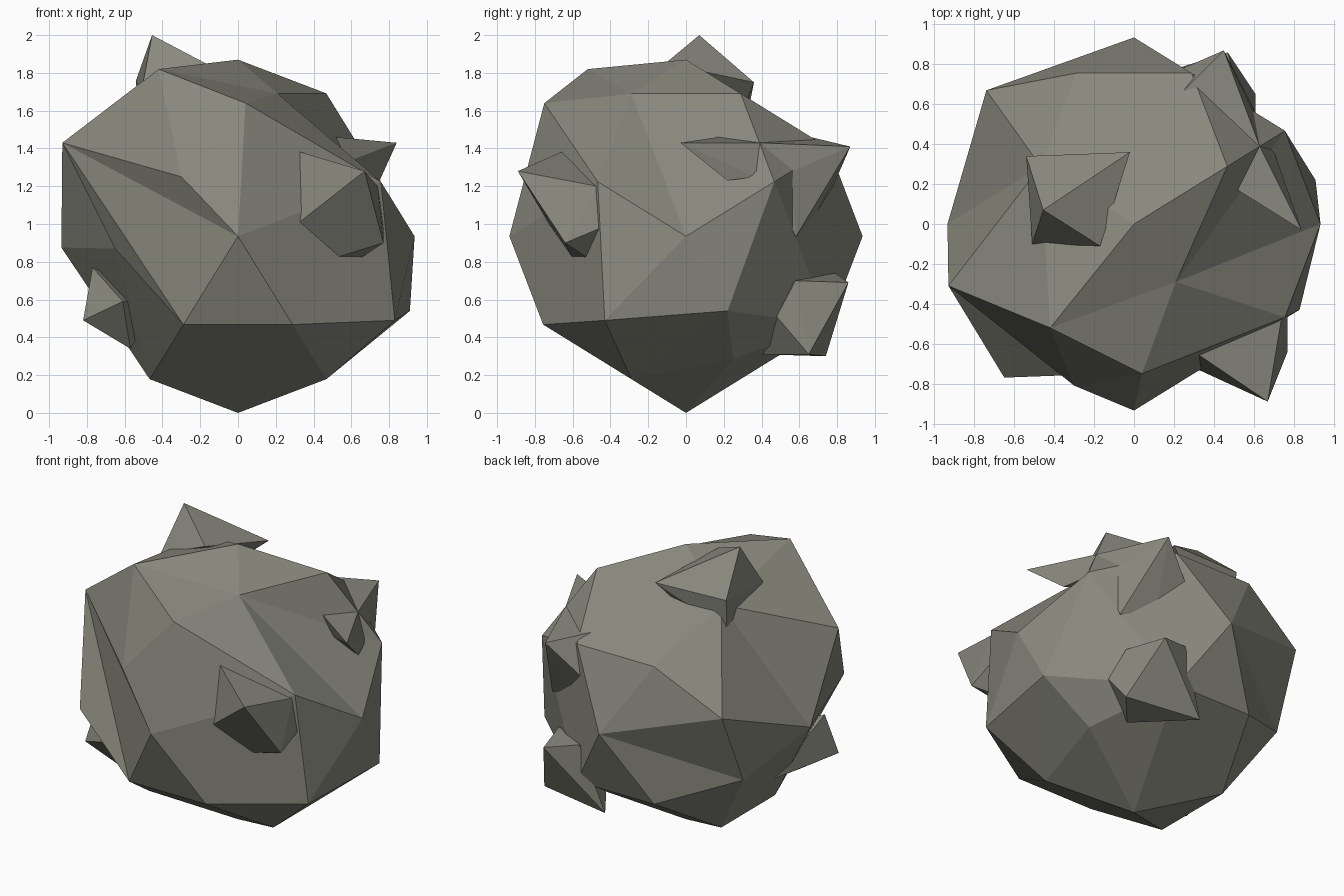
import bpy, bmesh, math
from mathutils import Vector
from itertools import product

if "Cube" in bpy.data.objects:
    bpy.data.objects.remove(bpy.data.objects["Cube"])

R, PHI = 0.935, (1 + 5 ** 0.5) / 2
stone = bpy.data.materials.new("grey_stone")
stone.diffuse_color = (0.25, 0.25, 0.21, 1)
stone.use_nodes = True
stone.node_tree.nodes["Principled BSDF"].inputs["Base Color"].default_value = stone.diffuse_color


def finish(bm, name):
    bmesh.ops.recalc_face_normals(bm, faces=bm.faces[:])
    me = bpy.data.meshes.new(name)
    bm.to_mesh(me)
    bm.free()
    me.materials.append(stone)
    ob = bpy.data.objects.new(name, me)
    bpy.context.collection.objects.link(ob)
    return ob


# Corner points of the regular boulder (edge midpoints of an icosahedron)
pts = {}
for i, n in enumerate("xyz"):
    for s, c in ((1, "+"), (-1, "-")):
        v = Vector((0, 0, 0))
        v[i] = s
        pts[c + n] = v
for n, base in (("A", (.5, .309, .809)), ("B", (.309, .809, .5)), ("C", (.809, .5, .309))):
    for s in product((1, -1), repeat=3):
        key = n + "".join("+" if k > 0 else "-" for k in s)
        pts[key] = Vector([a * b for a, b in zip(base, s)])

# Corners knocked out of place (relative to the boulder centre)
moved = {
    "-x": (-.935, 0, -.06),
    "A+-+": (.21, -.29, .755), "A--+": (-.42, -.52, .885), "A++-": (.57, .25, -.65),
    "B--+": (-.30, -.81, .315), "B+-+": (.04, -.75, .705),
    "C+--": (.83, -.43, -.445), "C--+": (-.93, -.31, .495), "C---": (-.65, -.77, -.065),
    "C++-": (.91, .22, -.395), "C-++": (-.74, .67, .20),
}

# Boulder: five-sided facets split as fans from a chosen corner
apexes = {
    (0, -1, 1): "A--+", (-1, -1, 0): "C--+", (1, -1, 0): "C+-+", (0, -1, -1): "-z",
    (1, 0, 1): "A+-+", (1, 0, -1): "C++-", (1, 1, 0): "B++-", (0, 1, -1): "-z",
    (-1, 0, 1): "A-++", (-1, 0, -1): "-x", (-1, 1, 0): "+y", (0, 1, 1): "+z",
}


def ring(d, count):
    """Names of the corners nearest direction d, in order around it."""
    d = d.normalized()
    names = sorted(pts, key=lambda k: -pts[k].dot(d))[:count]
    u = d.orthogonal().normalized()
    w = d.cross(u)
    return sorted(names, key=lambda k: math.atan2(pts[k].dot(w), pts[k].dot(u)))


bm = bmesh.new()
bv = {}
for k, p in pts.items():
    q = Vector(moved[k]) if k in moved else p * R
    bv[k] = bm.verts.new(q + Vector((0, 0, R)))

for (sx, sy, sz), apex in apexes.items():
    if sx == 0:
        d = Vector((0, sy, sz * PHI))
    elif sz == 0:
        d = Vector((sx, sy * PHI, 0))
    else:
        d = Vector((sx * PHI, 0, sz))
    r = ring(d, 5)
    a = r.index(apex)
    r = r[a:] + r[:a]
    for i in (1, 2, 3):
        bm.faces.new([bv[r[0]], bv[r[i]], bv[r[i + 1]]])

# Boulder: three-sided facets between the fans
tri_dirs = [Vector(s) for s in product((1, -1), repeat=3)]
for a, b in product((1, -1), repeat=2):
    tri_dirs += [Vector((a * PHI, b / PHI, 0)), Vector((0, a * PHI, b / PHI)),
                 Vector((b / PHI, 0, a * PHI))]
for d in tri_dirs:
    bm.faces.new([bv[k] for k in ring(d, 3)])
finish(bm, "boulder")


# Angular chunks stuck in the boulder
def chunk(name, *points):
    bm = bmesh.new()
    for p in points:
        bm.verts.new(p)
    res = bmesh.ops.convex_hull(bm, input=bm.verts[:])
    junk = [v for v in bm.verts if not v.link_faces]
    bmesh.ops.delete(bm, geom=junk, context='VERTS')
    finish(bm, name)


chunk("front_chunk", (.67, -.89, 1.28), (.30, -.64, 1.39), (.30, -.72, .99), (.77, -.64, .90),
      (.51, -.60, .82), (.65, -.52, .82), (.77, -.45, .98), (.74, -.47, 1.2), (.4, -.4, 1.1))
chunk("left_chunk", (-.82, -.47, .49), (-.77, -.39, .77), (-.61, -.60, .59),
      (-.57, -.40, .34), (-.65, -.03, .44), (-.4, -.2, .6))
chunk("top_chunk", (-.455, .07, 2.0), (-.02, .36, 1.75), (-.54, .34, 1.76), (-.53, .32, 1.55),
      (-.51, -.10, 1.71), (-.17, -.11, 1.85), (-.14, .09, 1.82), (-.2, .3, 1.6))
chunk("right_chunk", (.84, -.03, 1.43), (.52, .17, 1.46), (.63, .39, 1.43),
      (.70, .37, 1.25), (.75, .22, 1.23), (.5, .25, 1.3))
chunk("back_chunk", (.45, .87, 1.41), (.24, .66, 1.46), (.63, .39, 1.43), (.60, .56, 1.28),
      (.60, .58, .93), (.22, .77, 1.18), (.38, .66, 1.0))
chunk("low_back_chunk", (.47, .86, .69), (.09, .74, .30), (.61, .48, .51), (.55, .58, .70),
      (.40, .41, .31), (.61, .65, .31), (.25, .79, .74), (.3, .4, .6))
